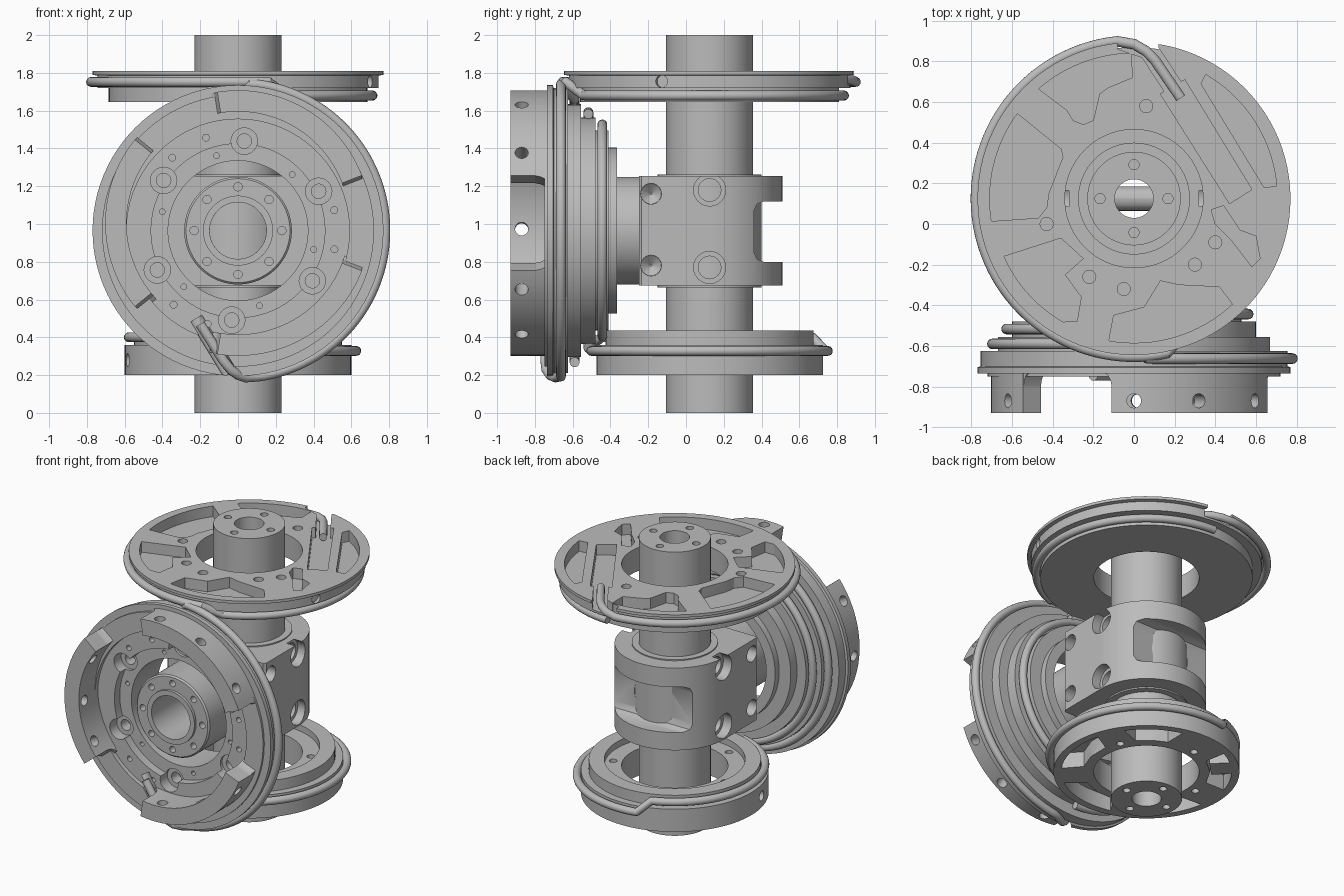
import bpy, bmesh, math
from mathutils import Vector

cube = bpy.data.objects.get("Cube")
if cube:
    bpy.data.objects.remove(cube)

AX = 0.125    # depth of the upright axis
WZ = 0.965    # height of the wheel axis

steel = bpy.data.materials.new("machined grey")
steel.use_nodes = True
grey = (0.5, 0.5, 0.5, 1)
steel.diffuse_color = grey
steel.node_tree.nodes["Principled BSDF"].inputs["Base Color"].default_value = grey


def upright(r, deg, h):
    a = math.radians(deg)
    return Vector((r * math.cos(a), AX + r * math.sin(a), h))


def wheelwise(r, deg, h):
    a = math.radians(deg)
    return Vector((r * math.cos(a), h, WZ + r * math.sin(a)))


def guardwise(r, deg, h):
    return wheelwise(r, deg, h) + Vector((0, 0, 0.04))


def make(name, bm):
    if bm.calc_volume(signed=True) < 0:
        bmesh.ops.reverse_faces(bm, faces=bm.faces)
    mesh = bpy.data.meshes.new(name)
    bm.to_mesh(mesh)
    bm.free()
    ob = bpy.data.objects.new(name, mesh)
    bpy.context.collection.objects.link(ob)
    mesh.materials.append(steel)
    return ob


def lathe(name, profile, place, n=96):
    """Ring turned from a closed (radius, height) profile."""
    bm = bmesh.new()
    rows = [[bm.verts.new(place(r, 360 * i / n, h)) for r, h in profile] for i in range(n)]
    m = len(profile)
    for i in range(n):
        a, b = rows[i], rows[(i + 1) % n]
        for j in range(m):
            k = (j + 1) % m
            bm.faces.new((a[j], a[k], b[k], b[j]))
    return make(name, bm)


def prism(name, outline, shift):
    """Solid swept from a flat outline of points."""
    bm = bmesh.new()
    low = [bm.verts.new(p) for p in outline]
    high = [bm.verts.new(Vector(p) + Vector(shift)) for p in outline]
    bm.faces.new(low[::-1])
    bm.faces.new(high)
    for i in range(len(low)):
        bm.faces.new((low[i - 1], low[i], high[i], high[i - 1]))
    return make(name, bm)


def rods(pairs, r, n=24, r2=None):
    """Round cutters between pairs of points."""
    bm = bmesh.new()
    for p, q in pairs:
        d = Vector(q) - Vector(p)
        mat = d.to_track_quat('Z', 'Y').to_matrix().to_4x4()
        mat.translation = (Vector(p) + Vector(q)) / 2
        bmesh.ops.create_cone(bm, cap_ends=True, segments=n, radius1=r,
                              radius2=r if r2 is None else r2, depth=d.length, matrix=mat)
    return make("cutter", bm)


def cut(ob, *cutters):
    for c in cutters:
        mod = ob.modifiers.new("cut", 'BOOLEAN')
        mod.operation, mod.solver, mod.object = 'DIFFERENCE', 'EXACT', c
        bpy.context.view_layer.objects.active = ob
        bpy.ops.object.modifier_apply(modifier=mod.name)
        bpy.data.objects.remove(c)


def arc(place, r, a0, a1, h, n=16):
    return [place(r, a0 + (a1 - a0) * i / n, h) for i in range(n + 1)]


def pocket(z, depth, inner, sweep=None):
    """Pocket cutter with an optional round outer side."""
    pts = arc(upright, *sweep, z) if sweep else []
    return prism("cutter", pts + [Vector((x, y, z)) for x, y in inner], (0, 0, depth))


def cable(name, points, r=0.026):
    cu = bpy.data.curves.new(name, 'CURVE')
    cu.dimensions, cu.bevel_depth, cu.bevel_resolution, cu.use_fill_caps = '3D', r, 6, True
    sp = cu.splines.new('POLY')
    sp.points.add(len(points) - 1)
    for s, p in zip(sp.points, points):
        s.co = (*p, 1)
    ob = bpy.data.objects.new(name, cu)
    bpy.context.collection.objects.link(ob)
    cu.materials.append(steel)
    bpy.ops.object.select_all(action='DESELECT')
    ob.select_set(True)
    bpy.context.view_layer.objects.active = ob
    bpy.ops.object.convert(target='MESH')


def side_holes():
    return rods([((-1, AX, z), (1, AX, z)) for z in (1.18, 0.77)], 0.06)


def cross_bore():
    return rods([((0, -1.2, WZ), (0, 1, WZ))], 0.15, 48)


# Hollow upright column with bolt circles at both ends
column = lathe("column", [(0.23, 0), (0.23, 2), (0.095, 2), (0.095, 0)], upright)
ends = [(upright(0.167, 90 * i, z - 0.1), upright(0.167, 90 * i, z + 0.1)) for i in range(4) for z in (0, 2)]
cut(column, cross_bore(), side_holes(), rods(ends, 0.025))

# Clamp block with a rounded back and notched rear
outline = arc(upright, 0.385, 0, 180, 0.675, 32)
outline += [Vector((x, y, 0.675)) for x, y in ((-0.385, -0.235), (-0.37, -0.25), (0.37, -0.25), (0.385, -0.235))]
block = prism("clamp_block", outline, (0, 0, 0.58))
notch = [Vector((-0.6, y, z)) for y, z in ((0.6, 0.8), (0.41, 0.8), (0.375, 0.815), (0.36, 0.85),
                                           (0.36, 1.07), (0.375, 1.105), (0.41, 1.12), (0.6, 1.12))]
bolts, sinks, recess = [], [], []
for s in (-1, 1):
    for z in (1.16, 0.78):
        bolts.append(((s * 0.5, -0.185, z), (s * 0.31, -0.185, z)))
        sinks.append(((s * 0.311, -0.185, z), (s * 0.27, -0.185, z)))
    for z in (1.18, 0.77):
        recess.append(((s * 0.5, AX, z), (s * 0.32, AX, z)))
cut(block, rods([((0, AX, 0.5), (0, AX, 1.5))], 0.229, 64), prism("cutter", notch, (1.2, 0, 0)),
    cross_bore(), side_holes(), rods(bolts, 0.055), rods(sinks, 0.055, r2=0.005), rods(recess, 0.085))
lathe("block_collar", [(0.275, 0.665), (0.275, 1.263), (0.23, 1.263), (0.23, 0.665)], upright)

# Hub tube reaching forward into the wheel
hub = lathe("hub", [(0.285, -0.24), (0.285, -0.72), (0.275, -0.73), (0.185, -0.73), (0.185, -0.75),
                    (0.15, -0.75), (0.15, -0.24)], wheelwise)
cut(hub, rods([(wheelwise(0.232, 45 * i, -0.8), wheelwise(0.232, 45 * i, -0.66)) for i in range(8)], 0.022))

# Stepped front wheel
wheel = lathe("wheel", [(0.72, -0.75), (0.72, -0.735), (0.77, -0.735), (0.77, -0.705), (0.755, -0.7),
                        (0.755, -0.625), (0.67, -0.625), (0.67, -0.555), (0.6, -0.555), (0.6, -0.48),
                        (0.53, -0.48), (0.53, -0.41), (0.44, -0.41), (0.44, -0.365), (0.37, -0.365),
                        (0.37, -0.66), (0.46, -0.66), (0.46, -0.72), (0.59, -0.72), (0.59, -0.75)], wheelwise)
spots = [26 + 60 * i for i in range(6)]
cut(wheel, rods([(wheelwise(0.475, a, -0.8), wheelwise(0.475, a, -0.64)) for a in spots], 0.07),
    rods([(wheelwise(0.475, a, -0.7), wheelwise(0.475, a, -0.56)) for a in spots], 0.038),
    rods([(wheelwise(0.413, a + 20, -0.8), wheelwise(0.413, a + 20, -0.6)) for a in spots], 0.015),
    rods([(wheelwise(0.52, 120 * k + d, -0.8), wheelwise(0.52, 120 * k + d, -0.66))
          for k in range(3) for d in (109, 132)], 0.018),
    rods([((-0.22, -0.74, 0.5), (-0.03, -0.74, 0.19))], 0.04))

# Three raised rim guards with radial holes and curved feet
for k in range(3):
    a = 120 * k
    ring = arc(guardwise, 0.703, a + 21, a + 99, -0.93, 24) + arc(guardwise, 0.59, a + 99, a + 21, -0.93, 24)
    guard = prism("rim_guard", ring, (0, 0.215, 0))
    cut(guard, rods([(guardwise(0.5, a + d, -0.87), guardwise(0.8, a + d, -0.87)) for d in (32, 63, 90)], 0.035))
    for b, s in ((a + 21, -1), (a + 99, 1)):
        foot = [guardwise(0.59, b + s * d, h) for d, h in ((0, -0.8), (0.6, -0.77), (1.8, -0.745), (4, -0.73), (0, -0.72))]
        prism("guard_foot", foot, guardwise(0.11, b, 0) - guardwise(0, b, 0))

# Upper disc with milled pockets
top = lathe("upper_disc", [(0.77, 1.81), (0.77, 1.79), (0.745, 1.785), (0.745, 1.72), (0.685, 1.72),
                           (0.685, 1.645), (0.34, 1.645), (0.34, 1.81)], upright)
pockets = [
    ([(-0.33, 0.56), (-0.3, 0.51), (-0.25, 0.49), (-0.2, 0.51), (-0.17, 0.64), (-0.13, 0.67), (-0.01, 0.72)], (0.715, 91, 131)),
    ([(-0.47, 0.03), (-0.43, 0.08), (-0.42, 0.15), (-0.35, 0.33), (-0.36, 0.37)], (0.71, 144, 189)),
    ([(-0.28, -0.48), (-0.26, -0.36), (-0.34, -0.25), (-0.25, -0.17), (-0.36, -0.07)], (0.7, 204, 240)),
    ([(0.42, -0.31), (0.22, -0.3), (0.13, -0.28), (0.05, -0.41), (-0.1, -0.45)], (0.71, 260, 313)),
    ([(0.33, 0.69), (0.64, 0.18)], (0.705, 5, 60)),
    ([(0.13, 0.64), (0.25, 0.71), (0.58, 0.17), (0.47, 0.1)], None),
    ([(0.38, 0.07), (0.44, 0.09), (0.52, -0.03), (0.6, -0.06), (0.62, -0.17), (0.58, -0.21), (0.48, -0.08), (0.4, 0)], None),
    ([(-0.08, 0.97), (0.12, 0.97), (0.12, 0.87), (0.27, 0.64), (0.19, 0.59), (0.04, 0.82), (-0.08, 0.86)], None)]
for inner, sweep in pockets:
    cut(top, pocket(1.735, 0.2, inner, sweep))
holes = [(0.06, 0.58), (-0.43, 0), (-0.05, -0.32), (0.4, -0.09), (-0.22, -0.26), (0.3, -0.2)]
cut(top, rods([((x, y, 1.68), (x, y, 1.9)) for x, y in holes], 0.032),
    rods([(upright(0.72, -20, 1.755), upright(0.9, -20, 1.755))], 0.033))
prism("clamp_tab", [Vector((x, y, 1.73)) for x, y in ((0.51, 0.08), (0.6, 0.16), (0.66, 0.08), (0.57, 0))], (0, 0, 0.075))

# Lower disc with pockets underneath
low = lathe("lower_disc", [(0.6, 0.2), (0.6, 0.36), (0.55, 0.36), (0.55, 0.435), (0.45, 0.435),
                           (0.45, 0.39), (0.34, 0.39), (0.34, 0.2)], upright)
for a0, a1 in ((-35, 15), (35, 75), (115, 165), (190, 235), (255, 305)):
    inner = [upright(0.41, a, 0)[:2] for a in (a1 - 5, (a0 + a1) / 2, a0 + 5)]
    cut(low, pocket(0.1, 0.21, inner, (0.55, a0, a1)))
cut(low, rods([(upright(0.56, 193, 0.28), upright(0.8, 193, 0.28))], 0.035),
    rods([(upright(0.4, a, 0.1), upright(0.4, a, 0.5)) for a in (25, 100, 178, 245)], 0.025))
prism("cable_block", [upright(r, a, 0.2) for r, a in ((0.42, 125), (0.56, 128), (0.56, 142), (0.42, 145))], (0, 0, 0.12))

# Cables wound round each disc
cable("upper_cable", [Vector(p) for p in ((0.23, 0.62, 1.775), (0.1, 0.81, 1.775), (0.06, 0.85, 1.77), (0, 0.885, 1.76))]
      + arc(upright, 0.778, 96, 282, 1.752, 64) + arc(upright, 0.712, 291, 448, 1.68, 48))
cable("lower_cable", arc(upright, 0.578, 255, 110, 0.4, 48) + arc(upright, 0.626, 102, -95, 0.328, 64))
cable("outer_wheel_cable", [Vector(p) for p in ((-0.2, -0.745, 0.47), (-0.08, -0.745, 0.28), (-0.04, -0.74, 0.23),
                                                (0, -0.72, 0.2), (0.04, -0.69, 0.187))]
      + arc(wheelwise, 0.78, 278, 445, -0.662, 64) + arc(wheelwise, 0.697, 454, 630, -0.59, 64))
cable("inner_wheel_cable", arc(wheelwise, 0.627, 80, 264, -0.517, 64) + arc(wheelwise, 0.562, 274, 460, -0.443, 64))

# Smooth round surfaces, keep machined edges sharp
bpy.ops.object.select_all(action='DESELECT')
for ob in bpy.context.scene.objects:
    if ob.type == 'MESH' and ob.data.materials and ob.data.materials[0] == steel:
        ob.select_set(True)
        bpy.context.view_layer.objects.active = ob
bpy.ops.object.shade_smooth_by_angle(angle=math.radians(30))
